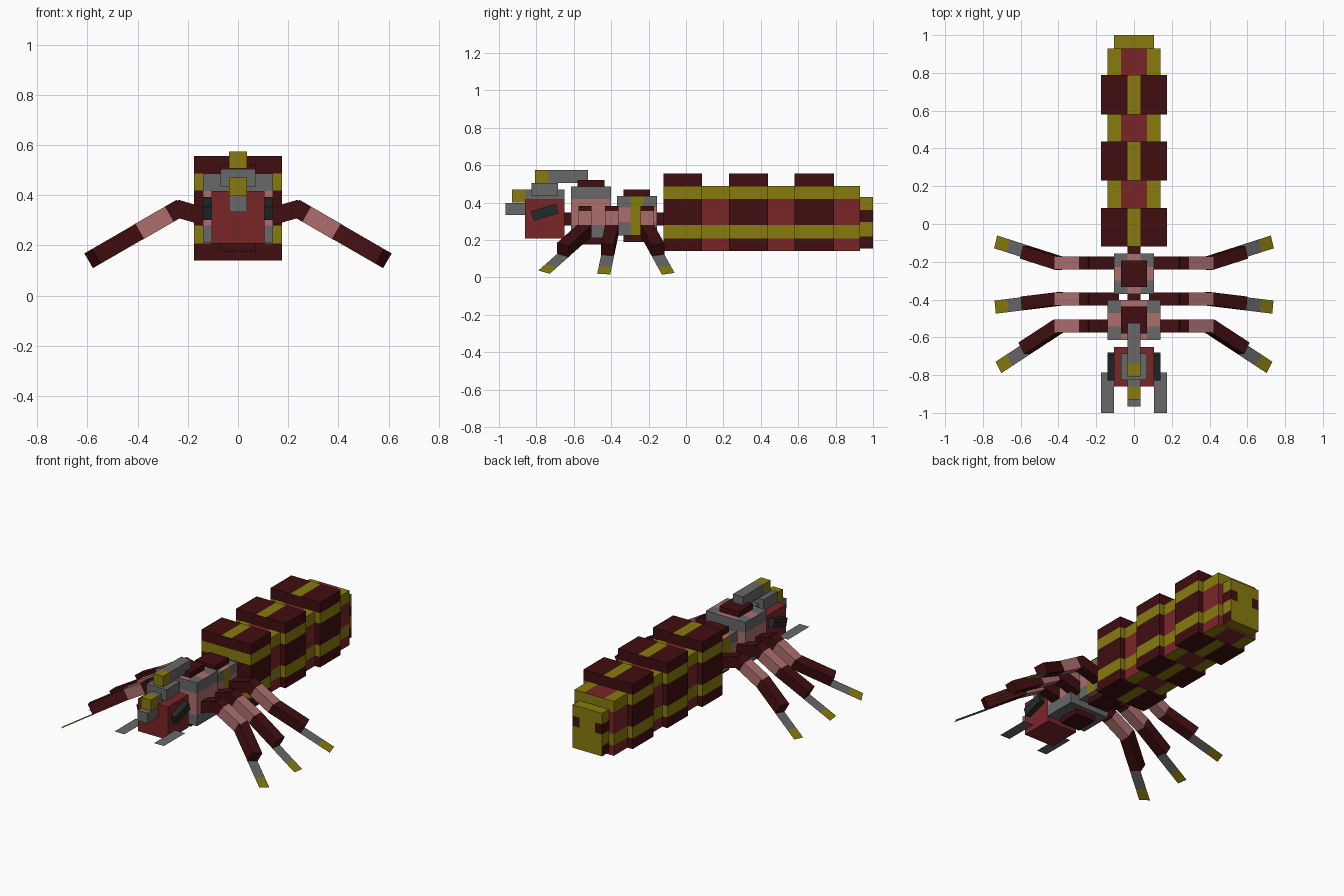
import bpy, bmesh, math
from mathutils import Matrix, Vector

if "Cube" in bpy.data.objects:
    bpy.data.objects.remove(bpy.data.objects["Cube"])

# ---- colours ----
def lin(c):
    c /= 255
    return c / 12.92 if c <= 0.04045 else ((c + 0.055) / 1.055) ** 2.4

COLOURS = {
    "dark_maroon": (65, 14, 16), "red": (122, 37, 39), "olive_yellow": (135, 123, 14),
    "grey": (104, 104, 104), "pink": (174, 111, 111), "black": (38, 42, 42),
}
MATS = []
for n, rgb in COLOURS.items():
    m = bpy.data.materials.new(n)
    m.diffuse_color = (*[lin(c) for c in rgb], 1)
    m.use_nodes = True
    m.node_tree.nodes["Principled BSDF"].inputs["Base Color"].default_value = m.diffuse_color
    MATS.append(m)
DARK, RED, YEL, GREY, PINK, BLACK = range(6)


def box(name, lo, hi, paint, cuts=((), (), ()), matrix=None):
    """Box from lo to hi, cut along axis planes, painted by colour or rule(center, normal)."""
    bm = bmesh.new()
    lo, hi = Vector(lo), Vector(hi)
    size = hi - lo
    if size.z < 1e-6:                                   # flat plate
        bmesh.ops.create_grid(bm, x_segments=1, y_segments=1, size=0.5)
    else:
        bmesh.ops.create_cube(bm, size=1)
    for v in bm.verts:
        v.co = (lo + hi) / 2 + Vector(a * b for a, b in zip(v.co, size))
    for axis, places in enumerate(cuts):
        for p in places:
            co, no = Vector(), Vector()
            co[axis], no[axis] = p, 1
            bmesh.ops.bisect_plane(bm, geom=bm.verts[:] + bm.edges[:] + bm.faces[:],
                                   plane_co=co, plane_no=no)
    bm.normal_update()
    for f in bm.faces:
        f.material_index = paint(f.calc_center_median(), f.normal) if callable(paint) else paint
    if matrix:
        bm.transform(matrix)
        if matrix.determinant() < 0:
            bmesh.ops.reverse_faces(bm, faces=bm.faces[:])
    me = bpy.data.meshes.new(name)
    bm.to_mesh(me)
    bm.free()
    for m in MATS:
        me.materials.append(m)
    ob = bpy.data.objects.new(name, me)
    bpy.context.collection.objects.link(ob)
    return ob


# ---- abdomen: alternating wide and narrow banded rings ----
def banded(base, top_rule):
    def rule(c, n):
        if abs(n.z) > 0.5:
            return top_rule(c)
        return YEL if 0.207 < c.z < 0.28 or 0.42 < c.z < 0.487 else base
    return rule

BANDS = (0.207, 0.28, 0.42, 0.487)
wide = banded(DARK, lambda c: YEL if abs(c.x) < 0.035 else DARK)
narrow = banded(RED, lambda c: RED if abs(c.x) < 0.07 else YEL)
for i, (y0, y1, y2) in enumerate(((-0.12, 0.085, 0.23), (0.23, 0.438, 0.58), (0.58, 0.79, 0.93))):
    box(f"abdomen_wide_{i}", (-0.175, y0, 0.14), (0.175, y1, 0.556), wide,
        ((-0.035, 0.035), (), BANDS))
    box(f"abdomen_narrow_{i}", (-0.14, y1, 0.141), (0.14, y2, 0.49), narrow,
        ((-0.07, 0.07), (), BANDS[:3]))


def tail_rule(c, n):
    if abs(n.z) > 0.5:
        return YEL
    spot = 0.295 < c.z < 0.36
    if abs(n.x) > 0.5:
        return DARK if spot or c.z < 0.22 else YEL
    return DARK if spot and abs(c.x) > 0.055 else YEL

box("abdomen_tip", (-0.105, 0.93, 0.155), (0.105, 1.0, 0.43), tail_rule,
    ((-0.055, 0.055), (), (0.22, 0.295, 0.36)))


# ---- thorax ----
def front_thorax_rule(c, n):
    if abs(n.z) > 0.5:
        return GREY if abs(c.x) > 0.07 and abs(c.y + 0.507) > 0.035 else PINK if n.z > 0 else GREY
    return PINK if 0.28 < c.z < 0.418 else GREY

def rear_thorax_rule(c, n):
    mid = abs(c.y + 0.263) < 0.035
    if abs(n.z) > 0.5:
        return GREY if abs(c.x) > 0.035 and not mid else PINK
    if mid and abs(n.x) > 0.5:
        return YEL
    return PINK if 0.295 < c.z < 0.375 else GREY

box("front_thorax", (-0.14, -0.615, 0.21), (0.14, -0.402, 0.487), front_thorax_rule,
    ((-0.07, 0.07), (-0.542, -0.472), (0.28, 0.418)))
box("front_thorax_core", (-0.07, -0.58, 0.175), (0.07, -0.437, 0.522), DARK)
box("rear_thorax", (-0.105, -0.37, 0.225), (0.105, -0.155, 0.435), rear_thorax_rule,
    ((-0.035, 0.035), (-0.298, -0.228), (0.295, 0.375)))
box("rear_thorax_core", (-0.07, -0.333, 0.19), (0.07, -0.193, 0.47), DARK)

# narrow joints between body sections
for name, y0, y1 in (("neck", -0.66, -0.61), ("waist", -0.41, -0.36), ("petiole", -0.16, -0.11)):
    box(name, (-0.035, y0, 0.278), (0.035, y1, 0.347), DARK)

# ---- head ----
box("head", (-0.105, -0.86, 0.207), (0.105, -0.65, 0.417), RED)
box("brow_bar", (-0.035, -0.93, 0.40), (0.035, -0.65, 0.47),
    lambda c, n: YEL if c.y < -0.86 else GREY, ((), (-0.86,), ()))
box("snout", (-0.035, -0.965, 0.333), (0.035, -0.86, 0.399), GREY)
box("crown", (-0.07, -0.825, 0.435), (0.07, -0.685, 0.505), GREY)
box("crest", (-0.035, -0.807, 0.506), (0.035, -0.525, 0.575),
    lambda c, n: YEL if c.y < -0.738 else GREY, ((), (-0.738,), ()))

MIRROR = Matrix.Scale(-1, 4, (1, 0, 0))
# yaw, lower-leg length, whole length past the elbow, y of the leg
LEGS = {"front_leg": (-29.5, 0.24, 0.445, -0.54),
        "middle_leg": (-6, 0.21, 0.41, -0.397),
        "back_leg": (15.5, 0.215, 0.42, -0.207)}
H = 0.035

for side, flip in (("right", Matrix.Identity(4)), ("left", MIRROR)):
    # tilted eyes and flat jaws
    eye = flip @ Matrix.Translation((0.12, -0.755, 0.348)) @ Matrix.Rotation(math.radians(17), 4, "X")
    box(f"eye_{side}", (-0.02, -0.069, -0.027), (0.02, 0.069, 0.027), BLACK, matrix=eye)
    box(f"jaw_{side}", (0.105, -1.0, 0.24), (0.175, -0.785, 0.24), GREY, matrix=flip)

    # legs: hip rises outward, the rest lies in a plane sloping down
    for name, (yaw, low, end, y) in LEGS.items():
        hip = flip @ Matrix.Translation((0.09, y, 0.303)) @ Matrix.Rotation(math.radians(-16), 4, "Y")
        box(f"{name}_hip_{side}", (0, -H, -H), (0.165, H, H), DARK, matrix=hip)
        slope = flip @ Matrix.Translation((0.235, y, 0.347)) @ Matrix.Rotation(math.radians(30), 4, "Y")
        box(f"{name}_thigh_{side}", (-0.01, -H, -H), (0.193, H, H),
            lambda c, n: DARK if c.x < 0.045 else PINK, ((0.045,), (), ()), slope)
        knee = slope @ Matrix.Translation((0.19, 0, 0)) @ Matrix.Rotation(math.radians(yaw), 4, "Z")
        box(f"{name}_shin_{side}", (-0.01, -H, -H + 0.001), (low, H, H - 0.001), DARK, matrix=knee)
        claw = end - 0.078
        box(f"{name}_foot_{side}", (low - 0.005, -H, -H), (end, H, -H),
            lambda c, n: YEL if c.x > claw else GREY, ((claw,), (), ()), knee)
